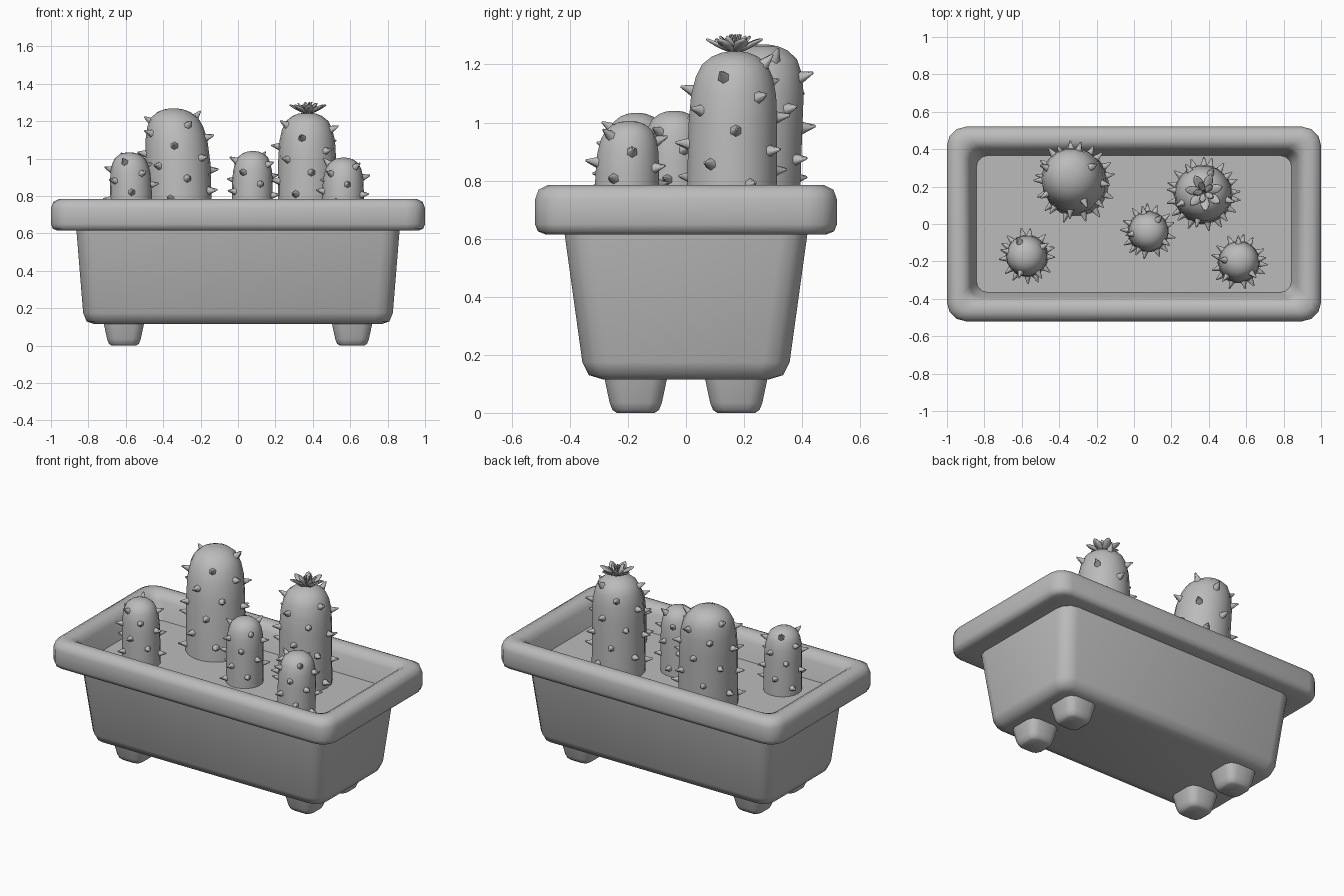
import bpy, bmesh, math
from mathutils import Vector, Matrix

cube = bpy.data.objects.get("Cube")
if cube:
    bpy.data.objects.remove(cube)

clay = bpy.data.materials.new("matte_grey")
clay.use_nodes = True
grey = (0.5, 0.5, 0.5, 1)
clay.diffuse_color = grey
clay.node_tree.nodes["Principled BSDF"].inputs["Base Color"].default_value = grey


def finish(bm, name, angle=50):
    """Turn a bmesh into a smooth-shaded object."""
    bmesh.ops.recalc_face_normals(bm, faces=bm.faces)
    mesh = bpy.data.meshes.new(name)
    bm.to_mesh(mesh)
    bm.free()
    mesh.materials.append(clay)
    obj = bpy.data.objects.new(name, mesh)
    bpy.context.collection.objects.link(obj)
    bpy.ops.object.select_all(action="DESELECT")
    obj.select_set(True)
    bpy.context.view_layer.objects.active = obj
    bpy.ops.object.shade_smooth_by_angle(angle=math.radians(angle))
    return obj


def loft(bm, rings, cap_start=True, cap_end=True):
    """Skin a list of point rings."""
    loops = [[bm.verts.new(p) for p in ring] for ring in rings]
    n = len(loops[0])
    for a, b in zip(loops, loops[1:]):
        for i in range(n):
            j = (i + 1) % n
            bm.faces.new((a[i], a[j], b[j], b[i]))
    if cap_start:
        bm.faces.new(loops[0][::-1])
    if cap_end:
        bm.faces.new(loops[-1])


def rounded_rect(hx, hy, r, z, cx=0, cy=0, steps=3):
    pts = []
    for k, (sx, sy) in enumerate([(1, 1), (-1, 1), (-1, -1), (1, -1)]):
        for s in range(steps + 1):
            a = (k + s / steps) * math.pi / 2
            pts.append((cx + sx * (hx - r) + r * math.cos(a),
                        cy + sy * (hy - r) + r * math.sin(a), z))
    return pts


# Tapered trough
bm = bmesh.new()
loft(bm, [rounded_rect(*p) for p in [
    (0.765, 0.285, 0.05, 0.115), (0.81, 0.335, 0.08, 0.13),
    (0.828, 0.357, 0.09, 0.175), (0.865, 0.42, 0.09, 0.63)]], cap_end=False)
finish(bm, "trough")

# Thick rolled rim with the inner wall
bm = bmesh.new()
loft(bm, [rounded_rect(*p) for p in [
    (0.85, 0.4, 0.08, 0.615), (0.965, 0.485, 0.07, 0.615),
    (0.99, 0.51, 0.09, 0.625), (1, 0.52, 0.1, 0.65),
    (1, 0.52, 0.1, 0.735), (0.988, 0.508, 0.09, 0.768),
    (0.955, 0.475, 0.07, 0.785), (0.92, 0.44, 0.06, 0.785),
    (0.89, 0.41, 0.06, 0.768), (0.875, 0.395, 0.06, 0.735),
    (0.838, 0.362, 0.06, 0.615)]], False, False)
finish(bm, "rim")

# Soil surface
bm = bmesh.new()
bm.faces.new([bm.verts.new(p) for p in rounded_rect(0.845, 0.37, 0.06, 0.63)])
finish(bm, "soil")

# Four stubby feet
for x, side in ((0.61, "left"), (-0.61, "right")):
    for y, end in ((-0.173, "front"), (0.173, "back")):
        bm = bmesh.new()
        loft(bm, [rounded_rect(h, h, r, z, x, y, 2) for h, r, z in [
            (0.065, 0.03, 0), (0.08, 0.04, 0.01),
            (0.09, 0.045, 0.035), (0.108, 0.05, 0.12)]])
        finish(bm, f"{end}_{side}_foot")

# Dome profile: depth below the tip and width, both in radii
PROFILE = [(0, 0.12), (0.03, 0.3), (0.11, 0.5), (0.28, 0.71), (0.55, 0.84),
           (0.95, 0.93), (1.6, 0.97), (5, 1)]
SOIL = 0.62


def width_at(d):
    for (d0, w0), (d1, w1) in zip(PROFILE, PROFILE[1:]):
        if d <= d1:
            return w0 + (w1 - w0) * (d - d0) / (d1 - d0)
    return 1


def cactus(name, base, lean, r, top, spines, turn):
    depth = (top - SOIL) / r

    def point(d, a, grow=0):
        t = 1 - d / depth
        w = r * width_at(d) + grow
        return Vector((base[0] + lean[0] * t * t + w * math.cos(a),
                       base[1] + lean[1] * t * t + w * math.sin(a), top - d * r))

    levels = [d for d, _ in PROFILE if d < depth] + [depth]
    bm = bmesh.new()
    loft(bm, [[point(d, i * math.tau / 18) for i in range(18)] for d in levels])
    finish(bm, name)

    # Short conical spines in a golden-angle spiral
    bm = bmesh.new()
    size = 0.045 + 0.08 * (r - 0.11)
    for k in range(spines):
        d = 0.22 + (depth - 0.45) * (k + 0.3) / spines
        a = turn + k * 2.4
        slope = (width_at(d + 0.1) - width_at(d - 0.1)) / 0.2
        axis = Vector((math.cos(a), math.sin(a), min(slope, 1.2) + 0.1)).normalized()
        place = (Matrix.Translation(point(d, a) + axis * size * 0.38)
                 @ axis.to_track_quat("Z", "Y").to_matrix().to_4x4())
        bmesh.ops.create_cone(bm, cap_ends=True, segments=6, radius1=size * 0.45,
                              radius2=size * 0.08, depth=size, matrix=place)
    finish(bm, name + "_spines", 65)


cactus("tall_cactus", (-0.31, 0.215), (-0.035, 0.05), 0.178, 1.268, 26, 0.4)
cactus("flowering_cactus", (0.37, 0.157), (0, 0.012), 0.16, 1.245, 24, 1.2)
cactus("middle_cactus", (0.075, -0.04), (0.005, 0), 0.112, 1.04, 18, 0.9)
cactus("right_cactus", (-0.57, -0.17), (-0.01, 0), 0.115, 1.033, 18, 2)
cactus("left_cactus", (0.56, -0.205), (0.005, 0.01), 0.115, 1.005, 18, 3.1)


# Flower: two whorls of cupped petals and a few stamens
def whorl(bm, count, length, half, lift, turn):
    for k in range(count):
        spin = (Matrix.Translation((0.375, 0.17, 1.242))
                @ Matrix.Rotation(turn + k * math.tau / count, 4, "Z"))
        rows = []
        for t, w in ((0.05, 0.3), (0.35, 0.8), (0.65, 1), (0.87, 0.6), (1, 0.05)):
            z = lift * t ** 1.6
            rows.append([bm.verts.new(spin @ Vector((length * t, s * half * w,
                         z + abs(s) * 0.008 * w))) for s in (-1, 0, 1)])
        for a, b in zip(rows, rows[1:]):
            for i in range(2):
                bm.faces.new((a[i], a[i + 1], b[i + 1], b[i]))


bm = bmesh.new()
whorl(bm, 7, 0.1, 0.024, 0.045, 0.3)
whorl(bm, 5, 0.055, 0.016, 0.055, 0.7)
petals = finish(bm, "flower_petals")
thick = petals.modifiers.new("thickness", "SOLIDIFY")
thick.thickness = 0.007
thick.offset = 0

bm = bmesh.new()
for k in range(5):
    a = k * math.tau / 5
    tilt = Vector((0.3 * math.cos(a), 0.3 * math.sin(a), 1)).normalized()
    place = (Matrix.Translation(Vector((0.375, 0.17, 1.24)) + tilt * 0.033)
             @ tilt.to_track_quat("Z", "Y").to_matrix().to_4x4())
    bmesh.ops.create_cone(bm, cap_ends=True, segments=6, radius1=0.003,
                          radius2=0.005, depth=0.065, matrix=place)
finish(bm, "flower_stamens")
